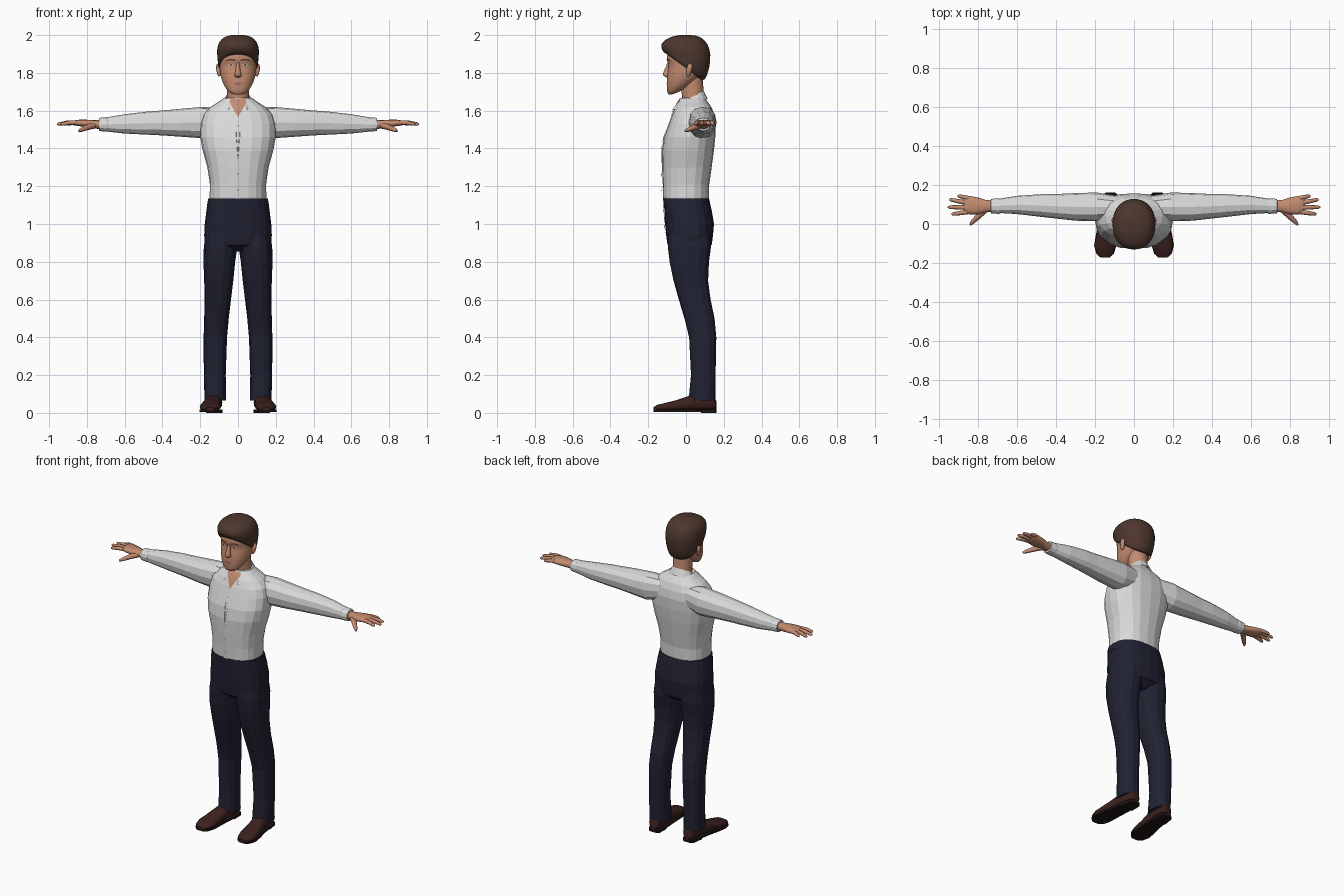
import bpy, bmesh, math
from mathutils import Vector
from mathutils.bvhtree import BVHTree


def material(name, r, g, b):
    m = bpy.data.materials.new(name)
    m.diffuse_color = (r, g, b, 1)
    return m


SKIN = material("skin", .55, .26, .16)
HAIR = material("brown hair", .075, .038, .027)
SHIRT = material("white shirt", .70, .70, .70)
BUTTON = material("grey button", .30, .30, .30)
PANTS = material("navy trousers", .015, .016, .032)
SHOE = material("dark brown leather", .045, .015, .013)
SOLE = material("black sole", .015, .008, .008)
LIP = material("lip", .40, .15, .10)
EYE = material("eye white", .60, .56, .52)


def finish(name, bm, mat, smooth=None, subdiv=0, outward=True):
    if outward:
        bmesh.ops.recalc_face_normals(bm, faces=bm.faces)
    me = bpy.data.meshes.new(name)
    bm.to_mesh(me)
    bm.free()
    me.materials.append(mat)
    ob = bpy.data.objects.new(name, me)
    bpy.context.collection.objects.link(ob)
    if subdiv:
        mod = ob.modifiers.new("round", 'SUBSURF')
        mod.levels = subdiv
        dg = bpy.context.evaluated_depsgraph_get()
        me = bpy.data.meshes.new_from_object(ob.evaluated_get(dg))
        ob.modifiers.clear()
        ob.data = me
    if smooth:
        me.shade_smooth()
        me.set_sharp_from_angle(angle=math.radians(smooth))
    return ob


def ring(c, a, b, n=16, p=2.3):
    """Superellipse around c spanned by the half-axes a and b."""
    c, a, b = Vector(c), Vector(a), Vector(b)
    pw = lambda v: math.copysign(abs(v) ** (2 / p), v)
    ts = [2 * math.pi * i / n for i in range(n)]
    return [c + a * pw(math.cos(t)) + b * pw(math.sin(t)) for t in ts]


def level(z, yf, yb, rx, zb=None, cx=0, n=16, p=2.3):
    """Ring seen from above; zb tilts its back edge."""
    zb = z if zb is None else zb
    return ring((cx, (yf + yb) / 2, (z + zb) / 2), (rx, 0, 0),
                (0, (yb - yf) / 2, (zb - z) / 2), n, p)


def loft(name, rings, mat, **kw):
    bm = bmesh.new()
    vs = [[bm.verts.new(p) for p in r] for r in rings]
    n = len(vs[0])
    for r0, r1 in zip(vs, vs[1:]):
        for i in range(n):
            bm.faces.new((r0[i], r0[(i + 1) % n], r1[(i + 1) % n], r1[i]))
    bm.faces.new(vs[0])
    bm.faces.new(vs[-1])
    return finish(name, bm, mat, **kw)


def tube(name, pts, radii, mat, n=8, **kw):
    pts = [Vector(p) for p in pts]
    rings = []
    for i, (p, r) in enumerate(zip(pts, radii)):
        d = (pts[min(i + 1, len(pts) - 1)] - pts[max(i - 1, 0)]).normalized()
        a = d.cross(Vector((0, 0, 1)) if abs(d.z) < .9 else Vector((0, 1, 0))).normalized()
        rings.append(ring(p, a * r, a.cross(d) * r, n, 2))
    return loft(name, rings, mat, **kw)


def patch(name, outline, target, mat, lift=.003):
    """Thin coloured plate laid on the front of target; outline is x, z."""
    me = target.data
    tree = BVHTree.FromPolygons([v.co for v in me.vertices], [tuple(p.vertices) for p in me.polygons])
    cx = sum(p[0] for p in outline) / len(outline)
    cz = sum(p[1] for p in outline) / len(outline)
    bm = bmesh.new()

    def drop(x, z):
        hit = tree.ray_cast(Vector((x, -1, z)), Vector((0, 1, 0)))[0]
        return bm.verts.new((x, (hit.y if hit else -.03) - lift, z))
    mid = drop(cx, cz)
    rows = [[drop(cx + (x - cx) * k / 3, cz + (z - cz) * k / 3) for x, z in outline] for k in (1, 2, 3)]
    for i in range(len(outline)):
        j = (i + 1) % len(outline)
        bm.faces.new((mid, rows[0][i], rows[0][j]))
        for r0, r1 in zip(rows, rows[1:]):
            bm.faces.new((r0[i], r1[i], r1[j], r0[j]))
    bm.normal_update()
    for f in bm.faces:
        if f.normal.y > 0:
            f.normal_flip()
    return finish(name, bm, mat, outward=False)


def oval(x, z, rx, rz, n=12):
    return [(x + rx * math.cos(2 * math.pi * i / n), z + rz * math.sin(2 * math.pi * i / n)) for i in range(n)]


# shirt body: z, front y, back y, half width
torso = loft("shirt_body", [level(*r, n=20, p=2.4) for r in (
    (1.115, -.113, .115, .146), (1.14, -.122, .122, .150), (1.21, -.123, .123, .149),
    (1.30, -.127, .136, .162), (1.39, -.128, .148, .187), (1.46, -.117, .155, .200),
    (1.53, -.092, .158, .198), (1.58, -.074, .150, .183), (1.62, -.056, .134, .145),
    (1.645, -.042, .116, .105), (1.668, -.028, .098, .074))], SHIRT)
patch("neck_opening", [(0, 1.565), (.022, 1.605), (.046, 1.645), (.04, 1.662), (0, 1.664),
                       (-.04, 1.662), (-.046, 1.645), (-.022, 1.605)], torso, SKIN, .004)
zs = [1.135 + .0425 * i for i in range(11)]
patch("button_placket", [(.014, z) for z in zs] + [(-.014, z) for z in zs[::-1]], torso, SHIRT, .004)
for i in range(5):
    patch("shirt_button", oval(0, 1.18 + .085 * i, .005, .005, 8), torso, BUTTON, .006)

# folded collar, open at the front
bm = bmesh.new()
cols = []
for i in range(15):
    t = math.radians(32 + 296 * i / 14)
    s, c = math.sin(t), math.cos(t)
    k = (1 - c) / 2
    col = [(s * .064, .032 - c * (.088 if c > 0 else .062), 1.64 + .065 * k),
           (s * .092, .034 - c * (.128 if c > 0 else .080), 1.598 + .065 * k)]
    cols.append([bm.verts.new(p) for p in col])
for a, b in zip(cols, cols[1:]):
    bm.faces.new((a[0], a[1], b[1], b[0]))
bmesh.ops.solidify(bm, geom=bm.faces[:], thickness=.007)
finish("collar", bm, SHIRT)

for s, side in ((-1, "right"), (1, "left")):
    # sleeve: x, y, z, half depth, half height
    loft(side + "_sleeve", [ring((s * x, y, z), (0, ry, 0), (0, 0, rz), 12, 2.3) for x, y, z, ry, rz in (
        (.09, .085, 1.548, .060, .070), (.19, .088, 1.537, .074, .083), (.30, .088, 1.536, .071, .074),
        (.40, .091, 1.535, .063, .066), (.48, .095, 1.534, .058, .061), (.60, .098, 1.530, .047, .051),
        (.70, .093, 1.527, .036, .037))], SHIRT)
    loft(side + "_cuff", [ring((s * x, .092, 1.527), (0, r, 0), (0, 0, r - .002), 12) for x, r in (
        (.685, .037), (.695, .040), (.735, .037), (.737, .030))], SHIRT)
    # hand
    loft(side + "_palm", [ring((s * x, y, z), (0, ry, 0), (0, 0, rz), 12, 2.5) for x, y, z, ry, rz in (
        (.72, .092, 1.526, .029, .025), (.76, .092, 1.528, .031, .022), (.80, .093, 1.532, .043, .020),
        (.84, .096, 1.535, .047, .017), (.868, .097, 1.535, .044, .013), (.876, .098, 1.534, .034, .008))],
        SKIN, smooth=50)
    for f, x0, y0, x1, y1 in (("index", .855, .062, .938, .050), ("middle", .862, .085, .958, .087),
                              ("ring", .860, .109, .949, .126), ("little", .845, .131, .907, .145)):
        tube(side + "_" + f + "_finger", [(s * (x0 + (x1 - x0) * k), y0 + (y1 - y0) * k, 1.537 + .004 * k - .014 * k * k)
             for k in (0, .45, .9, 1)], (.012, .0115, .009, .004), SKIN, smooth=50)
    tube(side + "_thumb", [(s * .765, .075, 1.522), (s * .80, .040, 1.511), (s * .83, .010, 1.498),
         (s * .843, -.005, 1.492)], (.018, .015, .011, .005), SKIN, smooth=50)
    # trouser leg: z, front y, back y, half width, centre x
    loft(side + "_trouser_leg", [level(z, yf, yb, rx, cx=s * cx, n=14) for z, yf, yb, rx, cx in (
        (.065, .012, .157, .057, .120), (.20, .025, .158, .058, .123), (.40, .015, .162, .062, .120),
        (.50, -.010, .153, .065, .114), (.60, -.040, .132, .070, .107), (.70, -.068, .119, .077, .102),
        (.80, -.089, .124, .084, .099), (.88, -.099, .135, .089, .092), (.95, -.095, .13, .08, .09))], PANTS)
    # shoe: y, centre x, half width, bottom, top
    rows = ((.162, .120, .022, .018, .060), (.150, .121, .036, .016, .085), (.08, .125, .042, .014, .098),
            (.02, .132, .044, .012, .092), (-.05, .142, .051, .010, .068), (-.11, .148, .055, .010, .053),
            (-.152, .149, .044, .012, .043), (-.173, .149, .020, .014, .030))
    loft(side + "_shoe", [ring((s * cx, y, (b + t) / 2), (rx, 0, 0), (0, 0, (t - b) / 2), 14, 2.5)
         for y, cx, rx, b, t in rows], SHOE, smooth=40)
    for part, use, z0, z1 in (("sole", rows, .006, .018), ("heel", rows[:3], 0, .017)):
        loft(side + "_shoe_" + part, [[Vector((s * (cx + i * (rx + .002)), y, z)) for i, z in
             ((-1, z0), (1, z0), (1, z1), (-1, z1))] for y, cx, rx, b, t in use], SOLE)

# trouser hips and waistband
hips = loft("trouser_hips", [level(*r, n=20, p=2.5) for r in (
    (.855, -.05, .09, .09), (.89, -.098, .136, .175), (.94, -.105, .143, .179), (1.0, -.111, .148, .176),
    (1.08, -.115, .135, .166), (1.10, -.116, .126, .161))], PANTS)
loft("waistband", [level(*r, n=20, p=2.5) for r in (
    (1.085, -.118, .133, .166), (1.135, -.121, .122, .158), (1.136, -.113, .114, .150))], PANTS)
patch("trouser_fly", [(.018, 1.085), (.018, .99), (.004, .95), (-.008, .95), (-.008, 1.085)], hips, PANTS, .004)

# neck and head; head rings: front z, front y, back y, half width, back z
tube("neck", [(0, .042, 1.60), (0, .036, 1.68), (0, .030, 1.79)], (.062, .058, .058), SKIN, n=16, smooth=50)
head = loft("head", [level(*r, n=20, p=2.25) for r in (
    (1.680, -.080, -.010, .036, 1.712), (1.686, -.099, .020, .056, 1.735), (1.715, -.102, .050, .076, 1.755),
    (1.752, -.104, .075, .089, 1.78), (1.79, -.101, .090, .096, 1.80), (1.828, -.094, .10, .099, 1.83),
    (1.845, -.093, .10, .099, 1.845), (1.866, -.104, .11, .099, 1.87), (1.90, -.102, .112, .098, 1.90),
    (1.95, -.080, .10, .080, 1.95), (1.975, -.03, .07, .04, 1.975))], SKIN, subdiv=1, smooth=60)
loft("nose", [level(z, yf, -.075, rx, n=8, p=2) for z, yf, rx in (
    (1.862, -.100, .010), (1.835, -.106, .011), (1.805, -.122, .015), (1.791, -.126, .021),
    (1.780, -.117, .020), (1.774, -.100, .012))], SKIN, subdiv=1, smooth=60)
patch("mouth", [(-.028, 1.744), (-.008, 1.750), (.008, 1.750), (.028, 1.744), (.010, 1.737), (-.010, 1.737)],
      head, LIP, .002)
for s, side in ((-1, "right"), (1, "left")):
    patch(side + "_eye", oval(s * .038, 1.843, .015, .006), head, EYE, .002)
    patch(side + "_pupil", oval(s * .038, 1.843, .0055, .0058, 8), head, HAIR, .004)
    patch(side + "_eyebrow", [(s * x, z) for x, z in (
        (.014, 1.862), (.04, 1.868), (.066, 1.861), (.062, 1.867), (.04, 1.875), (.014, 1.870))], head, HAIR)
    tube(side + "_ear", [(s * .096, .012, 1.783), (s * .099, .012, 1.793), (s * .101, .018, 1.82),
         (s * .101, .022, 1.84), (s * .098, .022, 1.85)], (.006, .011, .015, .014, .006), SKIN, smooth=60)

# hair cap tilted from hairline down to the nape, with swept locks
loft("hair_cap", [level(*r, n=20, p=2.2) for r in (
    (1.900, -.092, .080, .094, 1.755), (1.902, -.112, .102, .106, 1.757), (1.925, -.131, .126, .110, 1.82),
    (1.947, -.136, .135, .114, 1.90), (1.972, -.120, .117, .104, 1.955), (1.992, -.080, .088, .078, 1.985),
    (2.002, -.030, .045, .040, 2.002))], HAIR, subdiv=1, smooth=60)
for k in range(6):
    pts = []
    for i in range(7):
        y = -.108 + .034 * k + .004 * i
        w = .85 * math.sqrt(1 - (y / .138) ** 2)
        a = math.radians(48 + 20 * i)
        pts.append((.109 * w * math.cos(a), y, 1.885 + .113 * w * math.sin(a)))
    tube("hair_lock", pts, (.006, .014, .019, .020, .020, .017, .006), HAIR, subdiv=1, smooth=60)
